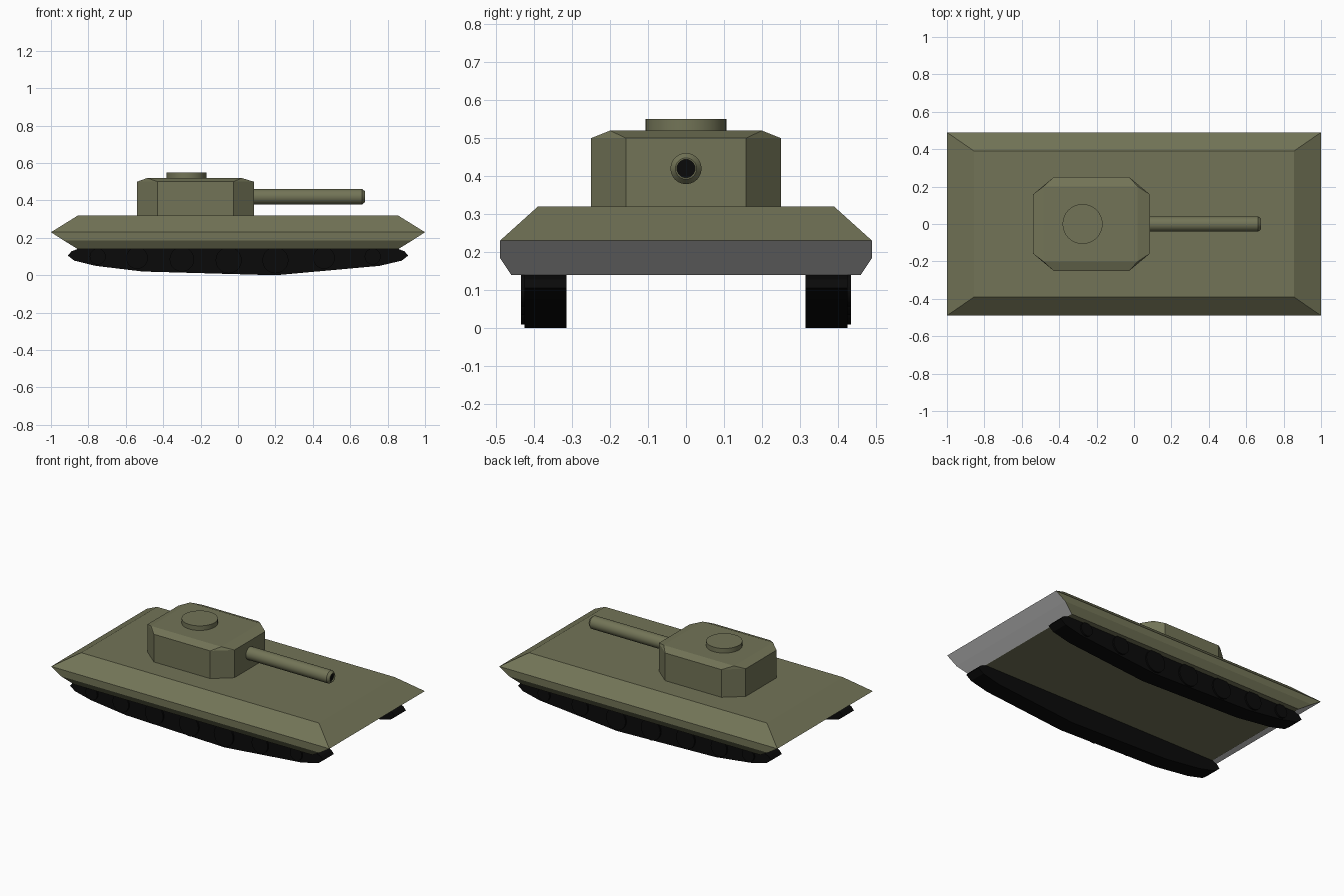
import bpy, bmesh, math

if "Cube" in bpy.data.objects:
    bpy.data.objects.remove(bpy.data.objects["Cube"])


def material(name, color):
    m = bpy.data.materials.new(name)
    m.diffuse_color = (*color, 1)
    m.use_nodes = True
    m.node_tree.nodes["Principled BSDF"].inputs["Base Color"].default_value = m.diffuse_color
    return m


OLIVE = material("olive", (0.17, 0.175, 0.095))
BLACK = material("black", (0.003, 0.003, 0.003))


def add_mesh(name, verts, faces, mat=None, smooth=False):
    me = bpy.data.meshes.new(name)
    me.from_pydata(verts, [], faces)
    bm = bmesh.new()
    bm.from_mesh(me)
    bmesh.ops.recalc_face_normals(bm, faces=bm.faces)
    bm.to_mesh(me)
    bm.free()
    ob = bpy.data.objects.new(name, me)
    bpy.context.collection.objects.link(ob)
    if mat:
        me.materials.append(mat)
    if smooth:
        bpy.context.view_layer.objects.active = ob
        ob.select_set(True)
        bpy.ops.object.shade_smooth_by_angle(angle=math.radians(30))
        ob.select_set(False)
    return ob


def loft(name, rings, mat, smooth=False):
    """Skin equal-length rings and cap both ends."""
    n = len(rings[0])
    verts = [v for r in rings for v in r]
    faces = [(k * n + i, k * n + (i + 1) % n, (k + 1) * n + (i + 1) % n, (k + 1) * n + i)
             for k in range(len(rings) - 1) for i in range(n)]
    faces += [tuple(range(n)), tuple(range(len(verts) - n, len(verts)))]
    return add_mesh(name, verts, faces, mat, smooth)


def circle(r, n, place):
    return [place(r * math.cos(2 * math.pi * i / n), r * math.sin(2 * math.pi * i / n))
            for i in range(n)]


# Hull: stacked rectangles, olive except the bare lower end plates
levels = [(0.857, 0.46, 0.14), (0.93, 0.49, 0.185), (1, 0.49, 0.23), (0.855, 0.39, 0.32)]
verts = [(sx * x, sy * y, z) for x, y, z in levels
         for sx, sy in ((-1, -1), (1, -1), (1, 1), (-1, 1))]
hull_faces, plate_faces = [(3, 2, 1, 0), (12, 13, 14, 15)], []
for k in range(3):
    for i in range(4):
        a, b = k * 4 + i, k * 4 + (i + 1) % 4
        is_plate = k < 2 and i in (1, 3)
        (plate_faces if is_plate else hull_faces).append((a, b, b + 4, a + 4))
add_mesh("hull", verts, hull_faces, OLIVE)
for name, side in (("front_lower_plate", 1), ("rear_lower_plate", -1)):
    picked = [f for f in plate_faces if verts[f[0]][0] * side > 0]
    plate = add_mesh(name, verts, picked)
    bm = bmesh.new()
    bm.from_mesh(plate.data)
    bmesh.ops.delete(bm, geom=[v for v in bm.verts if not v.link_faces], context='VERTS')
    for f in bm.faces:
        if f.normal.x * side < 0:
            f.normal_flip()
    bm.to_mesh(plate.data)
    bm.free()

# Turret: octagonal walls with a rectangular roof and triangular corner facets
base = [(-0.43, -0.25), (-0.025, -0.25), (0.085, -0.158), (0.085, 0.158),
        (-0.025, 0.25), (-0.43, 0.25), (-0.54, 0.158), (-0.54, -0.158)]
roof = [(-0.485, -0.2), (0.02, -0.2), (0.02, 0.2), (-0.485, 0.2)]
verts = ([(x, y, 0.315) for x, y in base] + [(x, y, 0.5) for x, y in base]
         + [(x, y, 0.52) for x, y in roof])
faces = [(i, (i + 1) % 8, 8 + (i + 1) % 8, 8 + i) for i in range(8)]
faces += [tuple(range(7, -1, -1)), (16, 17, 18, 19)]
for j in range(4):
    a = 8 + 2 * j
    c, d = 16 + j, 16 + (j + 1) % 4
    faces += [(a, a + 1, d, c), (a + 1, 8 + (2 * j + 2) % 8, d)]
add_mesh("turret", verts, faces, OLIVE)

# Hatch
loft("hatch", [circle(0.107, 32, lambda a, b, z=z: (-0.275 + a, b, z))
               for z in (0.515, 0.55)], OLIVE, True)

# Gun barrel with chamfered muzzle and dark bore
loft("gun_barrel", [circle(r, 24, lambda a, b, x=x: (x, a, 0.42 + b))
                    for x, r in ((0.07, 0.041), (0.664, 0.041), (0.68, 0.028),
                                 (0.68, 0.024), (0.65, 0.024))], OLIVE, True)
loft("gun_bore", [circle(0.024, 24, lambda a, b, x=x: (x, a, 0.42 + b))
                  for x in (0.648, 0.672)], BLACK)

# Tracks and road wheels on both sides
profile = [(-0.85, 0.143), (-0.89, 0.128), (-0.91, 0.105), (-0.875, 0.078), (-0.76, 0.05),
           (-0.51, 0.02), (0.2, 0), (0.755, 0.05), (0.875, 0.078), (0.91, 0.105),
           (0.89, 0.128), (0.85, 0.143)]
wheels = [(-0.75, 0.1, 0.043), (-0.54, 0.092, 0.058), (-0.3, 0.085, 0.066),
          (-0.05, 0.08, 0.07), (0.2, 0.08, 0.07), (0.46, 0.092, 0.058), (0.72, 0.1, 0.043)]
for side, s in (("right", 1), ("left", -1)):
    loft(side + "_track", [[(x, s * y, z) for x, z in profile] for y in (0.315, 0.425)], BLACK)
    for i, (wx, wz, r) in enumerate(wheels):
        loft(f"{side}_wheel_{i + 1}",
             [circle(r, 20, lambda a, b, y=y: (wx + a, s * y, wz + b)) for y in (0.42, 0.435)],
             BLACK, True)
